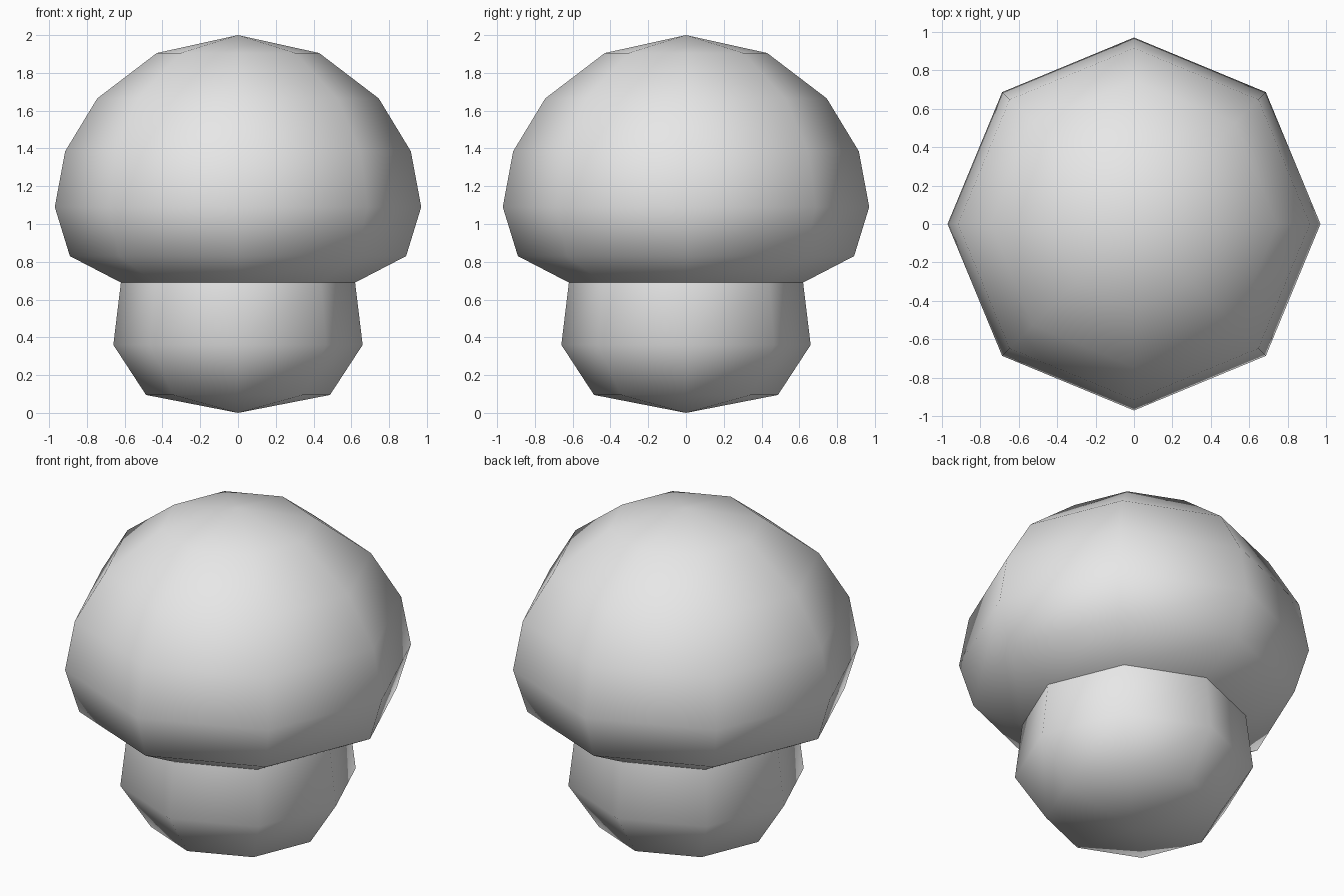
import bpy, bmesh, math
from mathutils import Vector

cube = bpy.data.objects.get("Cube")
if cube:
    bpy.data.objects.remove(cube, do_unlink=True)

# Single plain grey material
grey = bpy.data.materials.new("plain_grey")
grey.use_nodes = True
colour = (0.8, 0.8, 0.8, 1)
grey.diffuse_color = colour
grey.node_tree.nodes["Principled BSDF"].inputs["Base Color"].default_value = colour


def lathe(name, profile, sides=8):
    """Turn a (radius, height) profile around the vertical axis."""
    bm = bmesh.new()
    verts = [bm.verts.new((r, 0, z)) for r, z in profile]
    edges = [bm.edges.new(pair) for pair in zip(verts, verts[1:])]
    bmesh.ops.spin(bm, geom=verts + edges, cent=Vector(), axis=Vector((0, 0, 1)),
                   angle=math.tau, steps=sides, use_duplicate=False)
    bmesh.ops.remove_doubles(bm, verts=bm.verts, dist=0.001)
    bmesh.ops.recalc_face_normals(bm, faces=bm.faces)
    for face in bm.faces:
        face.smooth = True
    mesh = bpy.data.meshes.new(name)
    bm.to_mesh(mesh)
    bm.free()
    mesh.materials.append(grey)
    obj = bpy.data.objects.new(name, mesh)
    bpy.context.collection.objects.link(obj)
    return obj


# Rounded stem, with its pole resting on the ground
lathe("stem", [(0, 0), (0.487, 0.095), (0.66, 0.36), (0.62, 0.69)])

# Wide domed cap, meeting the stem at its lower rim
lathe("cap", [(0.62, 0.69), (0.89, 0.83), (0.97, 1.09), (0.915, 1.385),
              (0.745, 1.665), (0.43, 1.905), (0, 2)])
